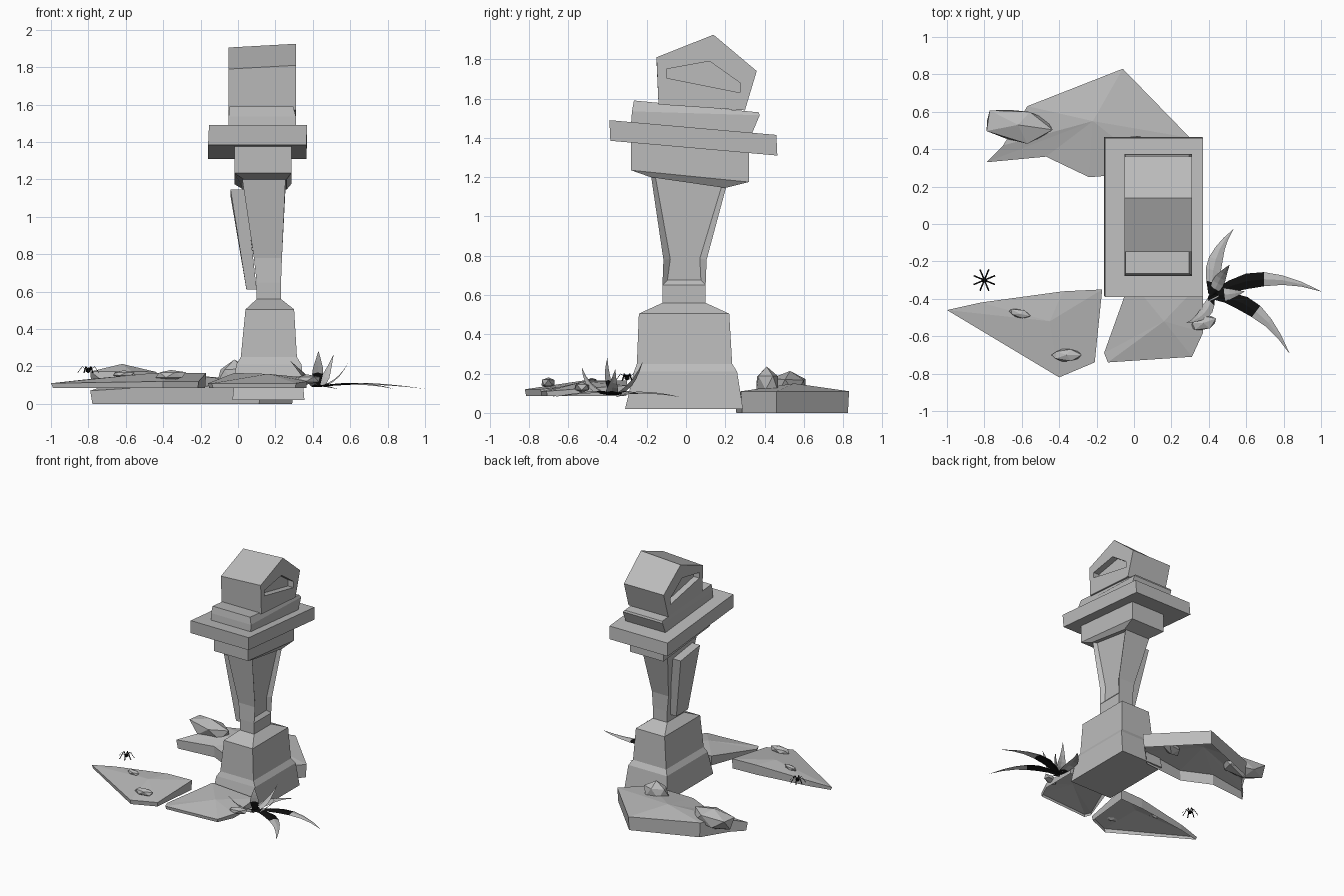
import bpy
import bmesh
import math
import random
from mathutils import Vector

random.seed(4)
if "Cube" in bpy.data.objects:
    bpy.data.objects.remove(bpy.data.objects["Cube"])


def make_material(name, value):
    mat = bpy.data.materials.new(name)
    mat.use_nodes = True
    colour = (value, value, value, 1)
    mat.diffuse_color = colour
    mat.node_tree.nodes["Principled BSDF"].inputs["Base Color"].default_value = colour
    return mat


stone = make_material("grey_stone", 0.5)
black = make_material("black", 0.005)


def finish(name, bm, materials=(stone,), recalc=True):
    if recalc:
        bmesh.ops.recalc_face_normals(bm, faces=bm.faces[:])
    mesh = bpy.data.meshes.new(name)
    bm.to_mesh(mesh)
    bm.free()
    for mat in materials:
        mesh.materials.append(mat)
    obj = bpy.data.objects.new(name, mesh)
    bpy.context.collection.objects.link(obj)
    return obj


def loft(rings):
    """Bridge rings of equal length and cap both ends."""
    bm = bmesh.new()
    loops = [[bm.verts.new(p) for p in ring] for ring in rings]
    count = len(loops[0])
    for low, high in zip(loops, loops[1:]):
        for i in range(count):
            j = (i + 1) % count
            bm.faces.new((low[i], low[j], high[j], high[i]))
    bm.faces.new(loops[0][::-1])
    bm.faces.new(loops[-1])
    return bm


def rect(x0, x1, y0, y1, z_front, z_back=None):
    """Rectangular ring, tilted when the back height differs."""
    z_back = z_front if z_back is None else z_back
    return [(x0, y0, z_front), (x1, y0, z_front), (x1, y1, z_back), (x0, y1, z_back)]


# Stepped pedestal
finish("pedestal_base", loft([
    rect(-0.03, 0.355, -0.31, 0.29, 0.02),
    rect(-0.01, 0.34, -0.265, 0.26, 0.21),
    rect(0.015, 0.315, -0.25, 0.235, 0.25),
    rect(0.04, 0.30, -0.24, 0.22, 0.505),
    rect(0.10, 0.23, -0.12, 0.10, 0.56)]))

# Flaring column with a sunken panel on its left face
column = loft([
    rect(0.10, 0.23, -0.12, 0.10, 0.55),
    rect(0.10, 0.23, -0.12, 0.10, 0.65),
    rect(0.085, 0.235, -0.115, 0.105, 0.78),
    rect(0.02, 0.255, -0.18, 0.21, 1.22, 1.17)])
column.faces.ensure_lookup_table()
bmesh.ops.recalc_face_normals(column, faces=column.faces[:])
panel = [f for f in column.faces
         if f.normal.x > 0.8 and f.calc_center_median().z > 0.65]
bmesh.ops.inset_region(column, faces=panel, thickness=0.035, depth=-0.025)
finish("column", column)

# Loose panel leaning off the right face
finish("loose_panel", loft([
    rect(0.045, 0.10, -0.09, 0.06, 0.61),
    rect(-0.04, 0.04, -0.125, 0.125, 1.145, 1.11)]))

# Tilted capital
finish("capital_lower", loft([
    rect(0.03, 0.26, -0.18, 0.20, 1.20, 1.145),
    rect(-0.02, 0.285, -0.28, 0.32, 1.235, 1.175),
    rect(-0.02, 0.285, -0.28, 0.32, 1.39, 1.34)]))
finish("capital_plate", loft([
    rect(-0.16, 0.365, -0.385, 0.465, 1.385, 1.31),
    rect(-0.155, 0.37, -0.39, 0.46, 1.49, 1.415)]))
finish("capital_upper", loft([
    rect(-0.05, 0.31, -0.28, 0.335, 1.47, 1.42),
    rect(-0.05, 0.31, -0.275, 0.375, 1.535, 1.515),
    rect(-0.045, 0.295, -0.265, 0.37, 1.59, 1.53)]))

# House-shaped head with a recessed window on each side
outline = [(-0.14, 1.57), (-0.15, 1.81), (0.14, 1.925), (0.36, 1.74), (0.30, 1.54)]
window = [(-0.10, 1.705), (-0.10, 1.75), (0.12, 1.79), (0.275, 1.68), (0.275, 1.63)]


def section(x, profile, drop=0.0):
    return [(x, y, z - (drop if z > 1.8 else 0)) for y, z in profile]


right, left, depth = -0.05, 0.31, 0.05
finish("head", loft([
    section(right + depth, window), section(right, window),
    section(right, outline, 0.02), section(left, outline),
    section(left, window), section(left - depth, window)]))


# Broken ground slabs, hollow underneath
def slab(name, rim, peak, bottom, spread=1.0):
    bm = bmesh.new()
    centre = Vector(peak)
    top = [bm.verts.new(p) for p in rim]
    low = [bm.verts.new((centre.x + (x - centre.x) * spread,
                         centre.y + (y - centre.y) * spread, bottom))
           for x, y, z in rim]
    mid = bm.verts.new(centre)
    for i in range(len(rim)):
        j = (i + 1) % len(rim)
        bm.faces.new((top[i], top[j], mid))
        bm.faces.new((low[i], low[j], top[j], top[i]))
    finish(name, bm)


slab("front_right_slab",
     [(-1.0, -0.46, 0.11), (-0.4, -0.82, 0.12), (-0.21, -0.74, 0.12),
      (-0.17, -0.35, 0.165), (-0.38, -0.36, 0.165), (-0.82, -0.42, 0.13)],
     (-0.45, -0.52, 0.165), 0.085, 0.98)
slab("front_slab",
     [(-0.16, -0.69, 0.11), (-0.14, -0.74, 0.11), (0.31, -0.71, 0.11),
      (0.37, -0.58, 0.12), (0.37, -0.30, 0.14), (-0.02, -0.30, 0.165)],
     (0.16, -0.52, 0.16), 0.085, 0.98)
slab("back_slab",
     [(-0.79, 0.33, 0.07), (-0.47, 0.36, 0.09), (-0.24, 0.25, 0.09),
      (0.12, 0.28, 0.11), (0.30, 0.46, 0.11), (-0.06, 0.83, 0.11),
      (-0.57, 0.63, 0.12), (-0.70, 0.42, 0.10)],
     (-0.22, 0.55, 0.15), 0.0, 0.98)


# Rocks and pebbles
def rock(name, place, size, turn=0.0):
    bm = bmesh.new()
    bmesh.ops.create_icosphere(bm, subdivisions=1, radius=1)
    for v in bm.verts:
        v.co *= random.uniform(0.85, 1.12)
        v.co = Vector(a * b for a, b in zip(v.co, size))
    hull = bmesh.ops.convex_hull(bm, input=bm.verts[:])
    loose = [g for g in hull["geom_interior"] if isinstance(g, bmesh.types.BMVert)]
    bmesh.ops.delete(bm, geom=loose, context="VERTS")
    obj = finish(name, bm)
    obj.location = place
    obj.rotation_euler.z = math.radians(turn)


rock("back_rock_large", (-0.62, 0.53, 0.13), (0.21, 0.10, 0.09), -8)
rock("back_rock_small", (-0.02, 0.41, 0.15), (0.10, 0.06, 0.08), 20)
rock("pebble_far", (-0.61, -0.48, 0.16), (0.065, 0.025, 0.02), -12)
rock("pebble_near", (-0.36, -0.70, 0.155), (0.085, 0.038, 0.03))
rock("pebble_plant", (0.37, -0.53, 0.13), (0.08, 0.04, 0.03), 20)


# Pointed leaves around one root; dark_steps sets how much of a leaf is black
def leaf(name, bend, tip, width, dark_steps):
    root = Vector((0.42, -0.38, 0.09))
    bend, tip = Vector(bend), Vector(tip)
    flat = Vector((tip.x - root.x, tip.y - root.y, 0)).normalized()
    side = Vector((-flat.y, flat.x, 0))
    bm = bmesh.new()
    rows = []
    steps = 6
    for k in range(steps + 1):
        t = k / steps
        p = root * (1 - t) ** 2 + bend * 2 * t * (1 - t) + tip * t * t
        half = width * (0.5 + 1.2 * t if t < 0.4 else 1.63 * (1.0 - t)) + 0.001
        fold = Vector((0, 0, half * 0.25))
        rows.append([bm.verts.new(q) for q in
                     (p - side * half, p + fold, p + side * half)])
    for k, (a, b) in enumerate(zip(rows, rows[1:])):
        for i in range(2):
            face = bm.faces.new((a[i], b[i], b[i + 1], a[i + 1]))
            face.material_index = int(k < dark_steps)
    finish(name, bm, (stone, black))


leaf("leaf_long", (0.68, -0.22, 0.12), (1.0, -0.36, 0.08), 0.045, 3)
leaf("leaf_front", (0.68, -0.40, 0.12), (0.83, -0.69, 0.08), 0.045, 3)
leaf("leaf_back", (0.40, -0.17, 0.11), (0.53, -0.03, 0.08), 0.045, 1)
leaf("leaf_up_front", (0.40, -0.50, 0.10), (0.28, -0.53, 0.23), 0.035, 1)
leaf("leaf_up_middle", (0.43, -0.41, 0.2), (0.43, -0.40, 0.28), 0.035, 2)
leaf("leaf_up_side", (0.52, -0.38, 0.09), (0.59, -0.36, 0.22), 0.035, 2)
leaf("leaf_up_back", (0.46, -0.28, 0.10), (0.51, -0.22, 0.26), 0.035, 1)

# Tiny spider: a body and eight bent legs
spider = bmesh.new()
bmesh.ops.create_icosphere(spider, subdivisions=1, radius=0.016)
for k in range(8):
    angle = math.tau * (k + 0.5) / 8
    out = Vector((math.cos(angle), math.sin(angle), 0))
    across = Vector((-out.y, out.x, 0)) * 0.004
    spine = [out * 0.01, out * 0.035 + Vector((0, 0, 0.02)),
             out * 0.062 - Vector((0, 0, 0.015))]
    pairs = [(spider.verts.new(p - across), spider.verts.new(p + across)) for p in spine]
    for a, b in zip(pairs, pairs[1:]):
        spider.faces.new((a[0], b[0], b[1], a[1]))
finish("spider", spider, (black,)).location = (-0.80, -0.30, 0.18)
